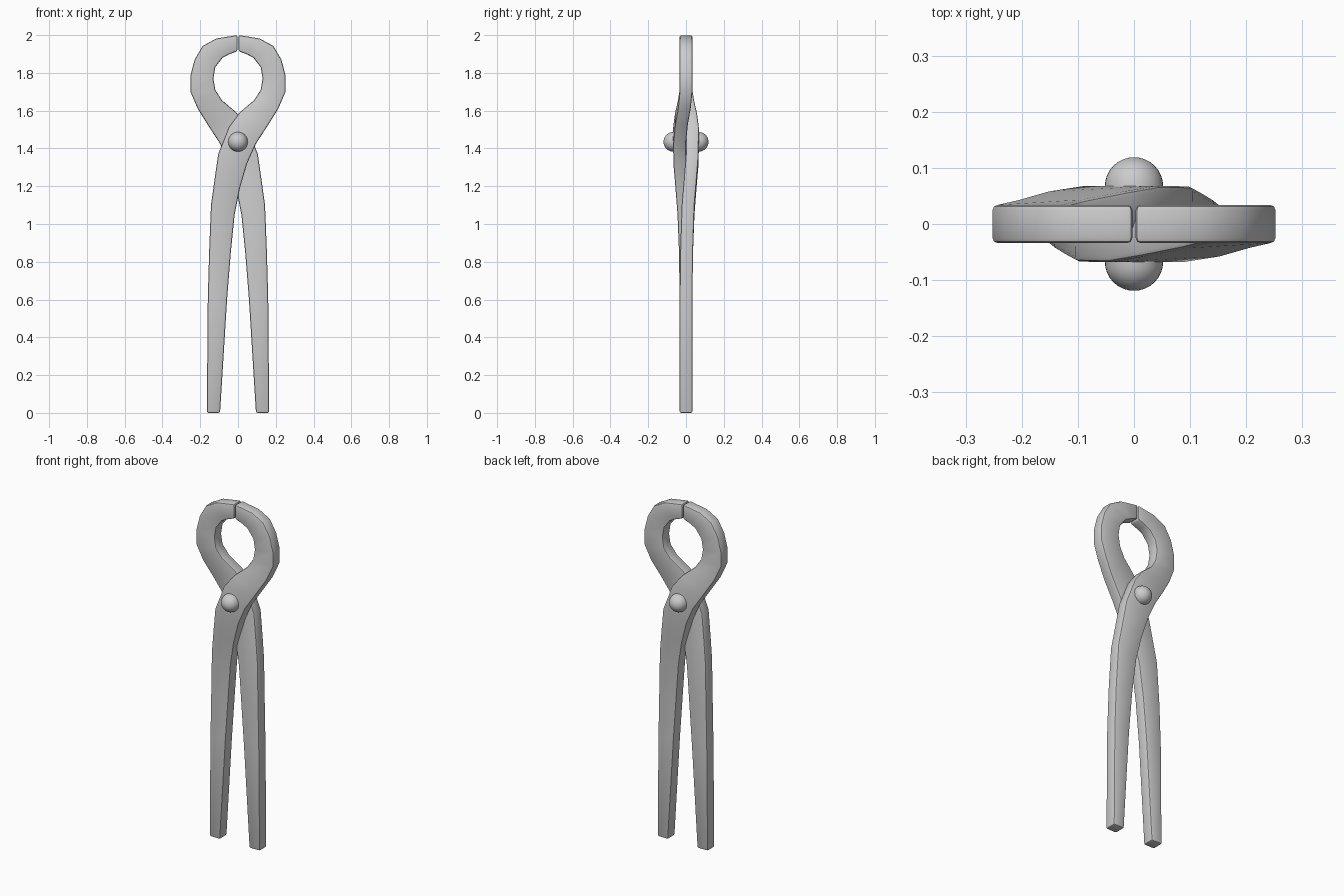
import bpy, bmesh, math
from mathutils import Matrix

if "Cube" in bpy.data.objects:
    bpy.data.objects.remove(bpy.data.objects["Cube"])

# Stations along one lever: left edge (x, z), right edge (x, z), centre y
STATIONS = [
    (-0.165, 0.00, -0.095, 0.00, 0.0),
    (-0.160, 0.60, -0.058, 0.60, 0.0),
    (-0.153, 0.85, -0.038, 0.85, -0.003),
    (-0.143, 1.10, -0.018, 1.05, -0.011),
    (-0.125, 1.23, 0.010, 1.19, -0.022),
    (-0.105, 1.37, 0.048, 1.32, -0.033),
    (-0.048, 1.515, 0.095, 1.425, -0.034),
    (0.010, 1.592, 0.160, 1.525, -0.024),
    (0.085, 1.655, 0.213, 1.61, -0.009),
    (0.120, 1.71, 0.252, 1.70, 0.0),
    (0.130, 1.77, 0.252, 1.785, 0.0),
    (0.120, 1.83, 0.230, 1.87, 0.0),
    (0.082, 1.88, 0.188, 1.942, 0.0),
    (0.050, 1.897, 0.115, 1.982, 0.0),
    (0.003, 1.915, 0.003, 2.00, 0.0),
]
HALF_T = 0.034


def finish(bm, name, angle):
    bmesh.ops.recalc_face_normals(bm, faces=bm.faces[:])
    me = bpy.data.meshes.new(name)
    bm.to_mesh(me)
    bm.free()
    ob = bpy.data.objects.new(name, me)
    bpy.context.collection.objects.link(ob)
    bpy.ops.object.select_all(action='DESELECT')
    ob.select_set(True)
    bpy.context.view_layer.objects.active = ob
    bpy.ops.object.shade_smooth_by_angle(angle=math.radians(angle))
    return ob


def make_lever(name, turn):
    # Loft rectangular sections through the stations and round the long edges
    bm = bmesh.new()
    rings = []
    for lx, lz, rx, rz, y in STATIONS:
        rings.append([bm.verts.new(p) for p in (
            (lx, y - HALF_T, lz), (rx, y - HALF_T, rz),
            (rx, y + HALF_T, rz), (lx, y + HALF_T, lz))])
    long_edges = []
    for a, b in zip(rings, rings[1:]):
        for i in range(4):
            j = (i + 1) % 4
            bm.faces.new((a[i], a[j], b[j], b[i]))
    for ring in (rings[0], rings[-1]):
        bm.faces.new(ring)
    for a, b in zip(rings, rings[1:]):
        long_edges += [bm.edges.get((a[i], b[i])) for i in range(4)]
    for r in (rings[0], rings[-1]):
        long_edges += [bm.edges.get((r[i], r[(i + 1) % 4])) for i in range(4)]
    bmesh.ops.recalc_face_normals(bm, faces=bm.faces[:])
    bmesh.ops.bevel(bm, geom=long_edges, offset=0.009, segments=2,
                    profile=0.5, affect='EDGES', clamp_overlap=True)
    bm.transform(Matrix.Rotation(turn, 4, 'Z'))
    return finish(bm, name, 35)


def make_rivet(name, side):
    # Domed rivet head with a flat base
    bm = bmesh.new()
    bmesh.ops.create_uvsphere(bm, u_segments=32, v_segments=16, radius=0.052)
    cut = bmesh.ops.bisect_plane(bm, geom=bm.verts[:] + bm.edges[:] + bm.faces[:],
                                 plane_co=(0, 0, 0.0), plane_no=(0, 0, 1),
                                 clear_inner=True, dist=1e-5)
    rim = [e for e in bm.edges if e.is_boundary]
    bmesh.ops.contextual_create(bm, geom=rim)
    bm.transform(Matrix.Translation((0, side * 0.067, 1.435)) @
                 Matrix.Rotation(-side * math.pi / 2, 4, 'X'))
    return finish(bm, name, 40)


# Two identical levers, half a turn apart
make_lever("front_lever", 0)
make_lever("back_lever", math.pi)

# Pivot rivet heads on both faces
make_rivet("front_rivet_head", -1)
make_rivet("back_rivet_head", 1)
